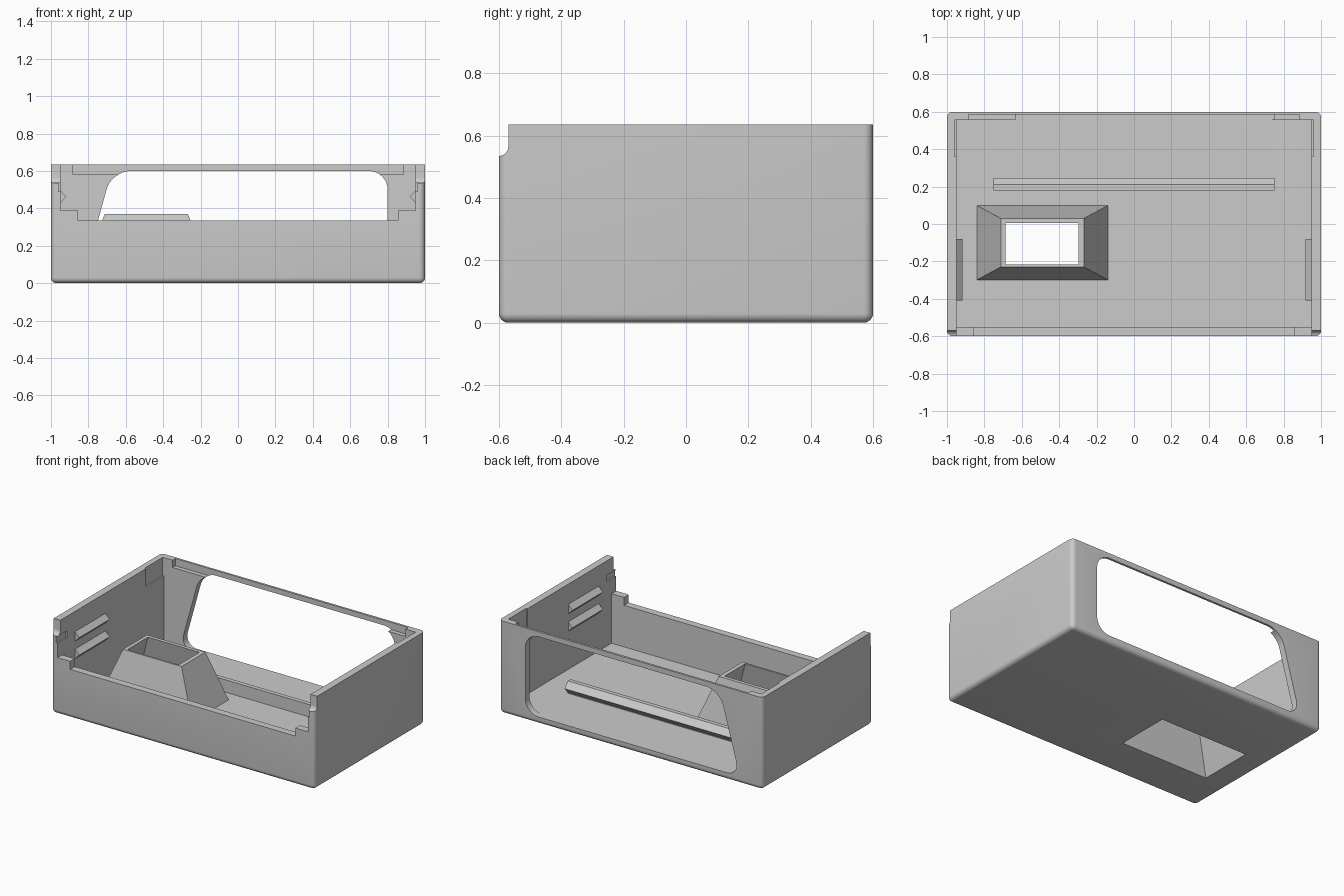
import bpy, bmesh, math
from mathutils import Vector

if "Cube" in bpy.data.objects:
    bpy.data.objects.remove(bpy.data.objects["Cube"], do_unlink=True)

grey = bpy.data.materials.new("light_grey_plastic")
grey.use_nodes = True
grey.diffuse_color = (0.6, 0.6, 0.6, 1)
grey.node_tree.nodes["Principled BSDF"].inputs["Base Color"].default_value = (0.6, 0.6, 0.6, 1)


def finish(name, bm):
    bmesh.ops.recalc_face_normals(bm, faces=bm.faces)
    mesh = bpy.data.meshes.new(name)
    bm.to_mesh(mesh)
    bm.free()
    mesh.materials.append(grey)
    obj = bpy.data.objects.new(name, mesh)
    bpy.context.collection.objects.link(obj)
    return obj


def loft(name, low, high):
    """Solid between two matching outlines."""
    bm = bmesh.new()
    a = [bm.verts.new(p) for p in low]
    b = [bm.verts.new(p) for p in high]
    bm.faces.new(a)
    bm.faces.new(b)
    for i in range(len(a)):
        j = (i + 1) % len(a)
        bm.faces.new((a[i], a[j], b[j], b[i]))
    return finish(name, bm)


def prism(name, points, axis, lo, hi):
    """Extrude a 2D profile along the given axis."""
    def place(t):
        return [Vector(p[:axis] + (t,) + p[axis:]) for p in points]
    return loft(name, place(lo), place(hi))


def box(name, x, y, z):
    return prism(name, [(x[0], y[0]), (x[1], y[0]), (x[1], y[1]), (x[0], y[1])], 2, *z)


def frustum(name, cx, cy, low, high):
    """Rectangular taper; low and high are (half x, half y, z)."""
    def ring(s):
        return [(cx + i * s[0], cy + j * s[1], s[2]) for i, j in ((-1, -1), (1, -1), (1, 1), (-1, 1))]
    return loft(name, ring(low), ring(high))


def round_edges(obj, radius, segments, pick):
    bm = bmesh.new()
    bm.from_mesh(obj.data)
    edges = [e for e in bm.edges if pick(e.verts[0].co, e.verts[1].co)]
    bmesh.ops.bevel(bm, geom=edges, offset=radius, segments=segments, profile=0.5, affect='EDGES')
    bm.to_mesh(obj.data)
    bm.free()


def combine(target, tool, operation):
    tool.hide_render = True
    mod = target.modifiers.new("cut", 'BOOLEAN')
    mod.operation, mod.solver, mod.object = operation, 'EXACT', tool
    bpy.context.view_layer.objects.active = target
    bpy.ops.object.modifier_apply(modifier=mod.name)
    bpy.data.objects.remove(tool, do_unlink=True)


H = 0.635
FLOOR = 0.05

# Outer shell, rounded everywhere except the open top
case = box("case", (-1, 1), (-0.6, 0.6), (0, H))
round_edges(case, 0.03, 6, lambda a, b: min(a.z, b.z) < 0.01)
cuts = [box("cavity", (-0.95, 0.95), (-0.55, 0.555), (FLOOR, 1))]

# Stepped opening in the front wall
half = [(0.95, 1), (0.95, 0.39), (0.855, 0.39), (0.855, 0.335)]
steps = half + [(-x, z) for x, z in reversed(half)]
cuts.append(prism("front_opening", steps, 1, -0.7, -0.54))

# Coved notch on the front ends of the side walls
cove = [(-0.6 + 0.03 * math.sin(t), 0.565 - 0.03 * math.cos(t))
        for t in (math.pi / 2 * i / 8 for i in range(9))]
cuts.append(prism("front_cove", [(-0.7, 0.535)] + cove + [(-0.57, 1), (-0.7, 1)], 0, -1.1, 1.1))

# Back window with one slanted side
window = prism("window", [(0.8, FLOOR), (0.8, 0.6), (-0.675, 0.6), (-0.828, FLOOR)], 1, 0.5, 0.7)
round_edges(window, 0.1, 8, lambda a, b: abs(a.y - b.y) > 0.1)
cuts.append(window)

# Shallow recesses for the lid
cuts.append(box("back_recess", (-0.885, 0.885), (0.5, 0.585), (0.585, 1)))
for s in (-1, 1):
    x = sorted((s * 0.9, s * 0.96))
    cuts.append(box("rear_side_recess", x, (0.36, 0.555), (0.51, 1)))
    cuts.append(box("front_side_recess", x, (-0.7, -0.5), (0.49, 0.535)))

for tool in cuts:
    combine(case, tool, 'DIFFERENCE')

# Hollow tapered chute rising from the floor
combine(case, frustum("chute", -0.49, -0.1, (0.36, 0.204, 0.025), (0.222, 0.13, 0.37)), 'UNION')
combine(case, frustum("chute_hole", -0.492, -0.106, (0.338, 0.192, -0.01), (0.191, 0.109, 0.38)), 'DIFFERENCE')

# Floor rail with a wedge facing the back
z = FLOOR
rail = prism("floor_rail", [(0.18, z - 0.01), (0.18, z + 0.085), (0.21, z + 0.085),
                            (0.245, z + 0.045), (0.21, z + 0.005), (0.21, z - 0.01)], 0, -0.75, 0.75)

# Paired snap ridges on each side wall
parts = [case, rail]
for side, s in (("right", -1), ("left", 1)):
    for level, zc in (("upper", 0.463), ("lower", 0.343)):
        tri = [(s * 0.96, zc - 0.033), (s * 0.95, zc - 0.033), (s * 0.918, zc),
               (s * 0.95, zc + 0.033), (s * 0.96, zc + 0.033)]
        parts.append(prism(f"{side}_{level}_ridge", tri, 1, -0.41, -0.08))

# Smooth rounds, crisp edges
bpy.ops.object.select_all(action='DESELECT')
for obj in parts:
    obj.select_set(True)
bpy.context.view_layer.objects.active = case
bpy.ops.object.shade_smooth_by_angle(angle=math.radians(30))
